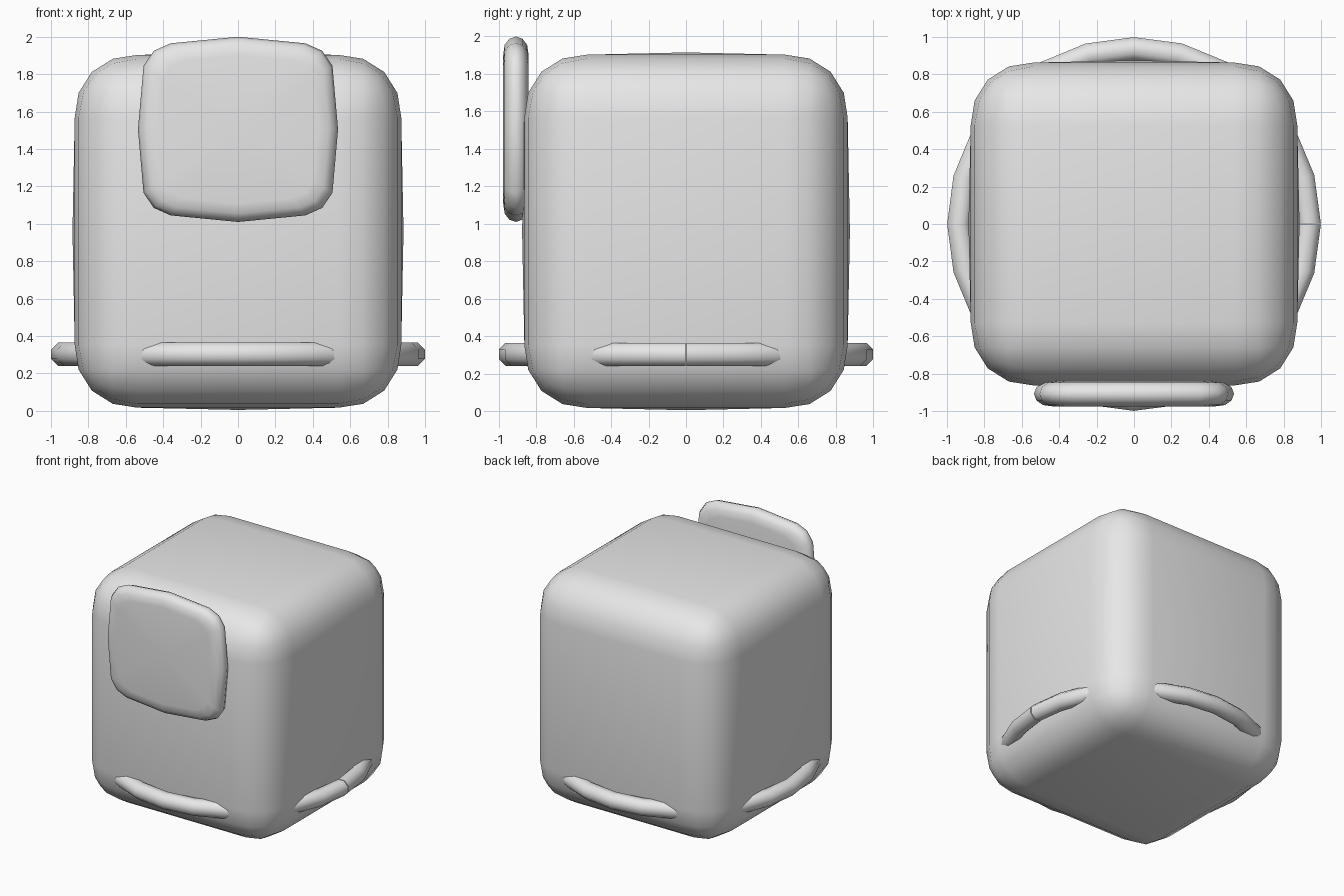
import bpy, bmesh, math
from mathutils import Vector

cube = bpy.data.objects.get("Cube")
if cube:
    bpy.data.objects.remove(cube, do_unlink=True)

grey = bpy.data.materials.new("plain_grey")
grey.use_nodes = True
grey.diffuse_color = (0.8, 0.8, 0.8, 1)
grey.node_tree.nodes["Principled BSDF"].inputs["Base Color"].default_value = (0.8, 0.8, 0.8, 1)


def finish(bm, name):
    bmesh.ops.recalc_face_normals(bm, faces=bm.faces)
    for face in bm.faces:
        face.smooth = True
    mesh = bpy.data.meshes.new(name)
    bm.to_mesh(mesh)
    bm.free()
    mesh.materials.append(grey)
    obj = bpy.data.objects.new(name, mesh)
    bpy.context.collection.objects.link(obj)
    return obj


def skin(bm, loops):
    """Join equal vertex loops with quads and close both ends."""
    rings = [[bm.verts.new(p) for p in loop] for loop in loops]
    n = len(rings[0])
    for a, b in zip(rings, rings[1:]):
        for i in range(n):
            j = (i + 1) % n
            bm.faces.new((a[i], a[j], b[j], b[i]))
    return [bm.faces.new(rings[0]), bm.faces.new(rings[-1])]


# Body: rounded block with slightly domed sides
bm = bmesh.new()
bmesh.ops.create_cube(bm, size=2)
half = Vector((0.873, 0.863, 0.943))
for v in bm.verts:
    v.co *= half
bmesh.ops.bevel(bm, geom=list(bm.edges), offset=0.335, segments=4,
                profile=0.53, affect='EDGES')
sides = sorted(bm.faces, key=lambda f: f.calc_area())[-6:]
for face in sides:
    normal = face.normal.copy()
    centre = bmesh.ops.poke(bm, faces=[face])["verts"][0]
    centre.co += normal * 0.012
bmesh.ops.translate(bm, verts=bm.verts, vec=(0, 0, 0.96))
finish(bm, "rounded_body")

# Front panel: soft-edged plate
quarter = [(0, 0.495), (0.36, 0.46), (0.45, 0.42), (0.505, 0.34), (0.535, 0)]
right = quarter + [(x, -z) for x, z in quarter[-2::-1]]
outline = right + [(-x, z) for x, z in right[-2:0:-1]]
layers = [(-0.068, 0.8), (-0.06, 0.91), (-0.035, 0.975), (0, 1)]
layers += [(-y, s) for y, s in layers[-2::-1]]
bm = bmesh.new()
caps = skin(bm, [[(x * s, y - 0.908, z * s + 1.505) for x, z in outline]
                 for y, s in layers])
bmesh.ops.poke(bm, faces=caps)
finish(bm, "front_panel")

# Base ring: bent eight-sided bar whose ends nearly meet on the left side
MAJOR, MINOR, SEGMENTS, GAP = 0.937, 0.067, 24, 0.004
loops = []
for i in range(SEGMENTS + 1):
    turn = GAP + (math.tau - 2 * GAP) * i / SEGMENTS
    loop = []
    for k in range(8):
        a = math.tau * (k + 0.5) / 8
        r = MAJOR + MINOR * math.cos(a)
        loop.append((r * math.cos(turn), r * math.sin(turn),
                     0.303 + MINOR * math.sin(a)))
    loops.append(loop)
bm = bmesh.new()
caps = skin(bm, loops)
bmesh.ops.split_edges(bm, edges=list({e for f in caps for e in f.edges}))
finish(bm, "base_ring")
